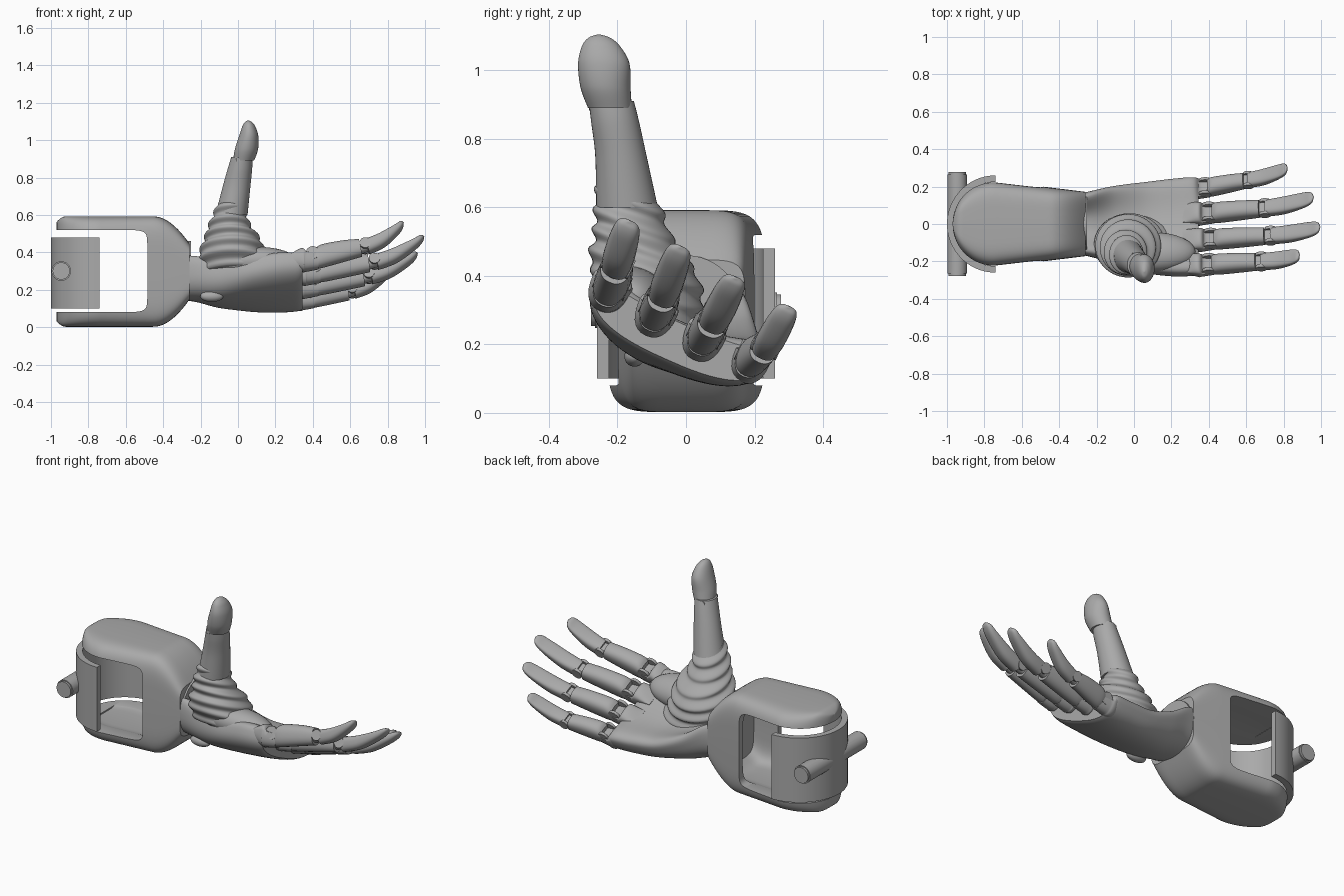
import bpy, bmesh, math
from mathutils import Vector, Matrix

old = bpy.data.objects.get("Cube")
if old:
    bpy.data.objects.remove(old)

grey = bpy.data.materials.new("mid grey")
grey.use_nodes = True
COLOR = (0.4, 0.4, 0.4, 1)
grey.diffuse_color = COLOR
grey.node_tree.nodes["Principled BSDF"].inputs["Base Color"].default_value = COLOR

X, Y, Z = Vector((1, 0, 0)), Vector((0, 1, 0)), Vector((0, 0, 1))


def finish(name, bm, angle=35):
    bmesh.ops.recalc_face_normals(bm, faces=bm.faces)
    me = bpy.data.meshes.new(name)
    bm.to_mesh(me)
    bm.free()
    me.materials.append(grey)
    smooth(me, angle)
    ob = bpy.data.objects.new(name, me)
    bpy.context.collection.objects.link(ob)
    return ob


def smooth(me, angle=35):
    for p in me.polygons:
        p.use_smooth = True
    me.set_sharp_from_angle(angle=math.radians(angle))


def carve(ob, cutters):
    """Subtract the cutters from an object and delete them."""
    for cutter in cutters:
        mod = ob.modifiers.new("cut", 'BOOLEAN')
        mod.operation, mod.object, mod.solver = 'DIFFERENCE', cutter, 'EXACT'
    bpy.context.view_layer.update()
    graph = bpy.context.evaluated_depsgraph_get()
    cut = bpy.data.meshes.new_from_object(ob.evaluated_get(graph))
    ob.modifiers.clear()
    ob.data = cut
    smooth(cut)
    for cutter in cutters:
        bpy.data.objects.remove(cutter)


def spow(v, e):
    return math.copysign(abs(v) ** e, v)


def section(c, u, v, a, up, down, p=2.0, n=40, dip=0.0):
    """Superellipse with separate upper and lower depth; dip hollows the top."""
    pts = []
    for i in range(n):
        t = 2 * math.pi * i / n
        s = math.sin(t)
        h = up * (spow(s, 2 / p) - dip * s ** 4) if s > 0 else down * spow(s, 2 / p)
        pts.append(c + u * a * spow(math.cos(t), 2 / p) + v * h)
    return pts


def spline(rows, steps):
    """Catmull-Rom interpolation of parameter rows."""
    out = []
    for i in range(len(rows) - 1):
        q = [rows[max(i - 1, 0)], rows[i], rows[i + 1], rows[min(i + 2, len(rows) - 1)]]
        for k in range(steps):
            t = k / steps
            out.append([0.5 * (2 * b + (c - a) * t + (2 * a - 5 * b + 4 * c - d) * t * t
                               + (3 * b - a - 3 * c + d) * t ** 3) for a, b, c, d in zip(*q)])
    return out + [list(rows[-1])]


def loft(name, rings, angle=35):
    bm = bmesh.new()
    loops = [[bm.verts.new(p) for p in r] for r in rings]
    n = len(loops[0])
    for a, b in zip(loops, loops[1:]):
        for i in range(n):
            bm.faces.new((a[i], a[(i + 1) % n], b[(i + 1) % n], b[i]))
    bm.faces.new(loops[0])
    bm.faces.new(loops[-1])
    return finish(name, bm, angle)


def rod(name, a, b, r, n=28):
    a, b = Vector(a), Vector(b)
    d = (b - a).normalized()
    u = d.orthogonal().normalized()
    w = d.cross(u)
    return loft(name, [section(p, u, w, r, r, r, n=n) for p in (a, b)])


def ellipsoid(name, c, radii, tilt=0):
    bm = bmesh.new()
    m = Matrix.Translation(c) @ Matrix.Rotation(tilt, 4, 'X') @ Matrix.Diagonal((*radii, 1))
    bmesh.ops.create_uvsphere(bm, u_segments=32, v_segments=18, radius=1, matrix=m)
    return finish(name, bm)


# Wrist cuff: tapered body with a round rear end, hollowed and cut open at the sides
def cuff_size(x):
    w = 0.232 - 0.06 * max(0, (x + 0.75) / 0.49)
    if x < -0.75:
        w *= math.sqrt(max(0.0004, 1 - ((x + 0.75) / 0.22) ** 2))
    h = 0.295
    if x > -0.45:
        h -= 0.145 * ((x + 0.45) / 0.19) ** 1.9
    if x < -0.92:
        h -= 0.03 * ((-0.92 - x) / 0.05) ** 2
    return w, h


rings = []
for i in range(49):
    x = -0.97 + 0.71 * (i / 48) ** 1.4
    w, h = cuff_size(x)
    rings.append(section(Vector((x, 0, 0.297)), Y, Z, w, h, h, p=5.5, n=64))
cuff = loft("wrist_cuff", rings)

rings = []
for i in range(20):
    x = -0.88 + 0.54 * i / 19
    w, h = cuff_size(x)
    h = min(0.225, h - 0.06)
    rings.append(section(Vector((x, 0, 0.297)), Y, Z, w - 0.035, h, h, p=5, n=48))
hollow = loft("hollow_cutter", rings)
window = loft("window_cutter", [section(Vector((-0.88, y, 0.3)), X, Z, 0.395, 0.22, 0.22, p=13, n=80)
                                for y in (-0.5, 0.5)])
carve(cuff, (hollow, window))

# Half-round rear shell with a rod that stops at its inner wall
bm = bmesh.new()
arc = [math.pi / 2 + math.pi * i / 40 for i in range(41)]
outline = [(r * math.cos(t), r * math.sin(t)) for r, ts in ((0.26, arc), (0.225, arc[::-1])) for t in ts]
face = bm.faces.new([bm.verts.new((x - 0.74, y, 0.1)) for x, y in outline])
top = bmesh.ops.extrude_face_region(bm, geom=[face])["geom"]
bmesh.ops.translate(bm, vec=(0, 0, 0.38), verts=[v for v in top if isinstance(v, bmesh.types.BMVert)])
finish("rear_shell", bm)
rear_rod = rod("rear_rod", (-0.945, -0.265, 0.3), (-0.945, 0.265, 0.3), 0.052)
carve(rear_rod, [rod("rod_cutter", (-0.74, 0, 0), (-0.74, 0, 0.6), 0.24, 48)])
for side in (-1, 1):
    rod("rod_cap", (-0.945, side * 0.24, 0.3), (-0.945, side * 0.277, 0.3), 0.046)

# Palm: round wrist blending into a wide tilted dish with a rounded front edge
rod("wrist_ring", (-0.29, 0, 0.3), (-0.25, 0, 0.3), 0.16, 48)
PALM = [(-0.30, 0, 0.30, 0.16, 0.155, 0.15, 0),
        (-0.22, 0, 0.295, 0.178, 0.16, 0.13, 5),
        (-0.10, 0, 0.268, 0.207, 0.155, 0.09, 14),
        (0.05, -0.015, 0.252, 0.25, 0.137, 0.078, 21),
        (0.20, -0.015, 0.26, 0.275, 0.138, 0.075, 24),
        (0.31, -0.01, 0.262, 0.28, 0.13, 0.068, 24),
        (0.345, -0.01, 0.258, 0.272, 0.112, 0.03, 24)]
rings = []
for x, y, z, a, down, up, tilt in spline(PALM, 8):
    t = math.radians(tilt)
    u, v = Vector((0, math.cos(t), -math.sin(t))), Vector((0, math.sin(t), math.cos(t)))
    rings.append(section(Vector((x, y, z)), u, v, a, up, down, p=2.6, n=64, dip=0.95))
loft("palm", rings, 45)
ellipsoid("thumb_mound", (0.10, -0.15, 0.34), (0.23, 0.11, 0.085), math.radians(-24))
ellipsoid("side_button", (-0.14, -0.15, 0.165), (0.062, 0.03, 0.03))


# Thumb: folded sleeve, lower segment, tip and hinge
def upright(name, rows, ripple=0.0):
    rings = []
    for z, x, y, rx, ry in spline(rows, 12):
        k = ripple * math.cos(2 * math.pi * (z - 0.42) / 0.066)
        c = Vector((x, y, z))
        # folds lean down towards the palm
        lean = Vector((0, 1, -0.35 if ripple else 0.0))
        rings.append(section(c, X, lean, rx + k, ry + k, ry + k, n=40))
    return loft(name, rings, 60)


upright("thumb_sleeve", [(0.28, 0, -0.10, 0.19, 0.14), (0.38, -0.03, -0.115, 0.178, 0.165),
                         (0.46, -0.03, -0.12, 0.152, 0.15), (0.54, -0.045, -0.15, 0.112, 0.116),
                         (0.62, -0.04, -0.165, 0.083, 0.096), (0.66, -0.035, -0.172, 0.076, 0.084)], 0.008)
upright("thumb_lower", [(0.60, -0.035, -0.172, 0.086, 0.09), (0.75, -0.008, -0.19, 0.074, 0.075),
                        (0.85, 0.011, -0.207, 0.065, 0.07), (0.91, 0.02, -0.218, 0.056, 0.066)])
upright("thumb_tip", [(0.89, 0.03, -0.222, 0.056, 0.064), (0.95, 0.045, -0.235, 0.062, 0.073),
                      (1.02, 0.057, -0.24, 0.052, 0.075), (1.07, 0.058, -0.248, 0.036, 0.056),
                      (1.095, 0.056, -0.253, 0.02, 0.032), (1.105, 0.055, -0.255, 0.003, 0.004)])
rod("thumb_pin", (0.0, -0.283, 0.895), (0.0, -0.155, 0.895), 0.012)

# Fingers: knuckle link, long segment, joint ears and curved tip
TILT = math.radians(24)
U = Vector((0, math.cos(TILT), -math.sin(TILT)))


def tube(name, path, sizes, p=2.4, steps=6):
    """Loft along a path; sizes are half width, palm-side depth, back depth."""
    rows = spline([(*c, *s) for c, s in zip(path, sizes)], steps)
    pts = [Vector(r[:3]) for r in rows]
    rings = []
    for i, r in enumerate(rows):
        d = (pts[min(i + 1, len(pts) - 1)] - pts[max(i - 1, 0)]).normalized()
        v = d.cross(U).normalized()
        rings.append(section(pts[i], U, v, r[3], r[4], r[5], p=p, n=28))
    return loft(name, rings, 45)


FINGERS = {
    "index": ((0.26, -0.205, 0.36), (0.40, -0.215, 0.38), (0.68, -0.20, 0.435), (0.885, -0.165, 0.56)),
    "middle": ((0.26, -0.08, 0.30), (0.41, -0.08, 0.308), (0.73, -0.062, 0.352), (0.995, -0.015, 0.485)),
    "ring": ((0.26, 0.06, 0.235), (0.40, 0.06, 0.238), (0.70, 0.085, 0.276), (0.96, 0.145, 0.395)),
    "little": ((0.26, 0.18, 0.185), (0.38, 0.195, 0.168), (0.61, 0.235, 0.195), (0.82, 0.30, 0.31)),
}
for finger, joints in FINGERS.items():
    b, j1, j2, tip = map(Vector, joints)
    k = 0.92 if finger == "little" else 1.0
    size = lambda *s: tuple(q * k for q in s)
    # the knuckle carries the back of the hand on, open on the palm side
    tube(finger + "_knuckle", (b, j1 - X * 0.06, j1 - X * 0.03, j1 + X * 0.03),
         (size(0.055, 0.0, 0.06), size(0.06, 0.035, 0.09), size(0.057, 0.005, 0.086),
          size(0.048, 0.0, 0.074)))
    tube(finger + "_segment", (j1.lerp(j2, 0.06), j1.lerp(j2, 0.2), j1.lerp(j2, 0.6), j1.lerp(j2, 0.9)),
         (size(0.049, 0.03, 0.074), size(0.052, 0.05, 0.072), size(0.049, 0.05, 0.062),
          size(0.045, 0.04, 0.054)))
    tube(finger + "_joint_link", (j1.lerp(j2, 0.8), j2.lerp(tip, 0.15)),
         (size(0.036, 0.005, 0.044), size(0.034, 0.005, 0.042)))
    for joint, w, r in ((j1, 0.05, 0.036), (j2, 0.045, 0.03)):
        for side in (-1, 1):
            rod(finger + "_joint_ear", joint + U * side * (w - 0.016) * k, joint + U * side * w * k, r * k)
    v = (tip - j2).normalized().cross(U).normalized()
    tube(finger + "_tip", (j2.lerp(tip, 0.02), j2.lerp(tip, 0.35) - v * 0.014,
                           j2.lerp(tip, 0.75) - v * 0.008, j2.lerp(tip, 0.94), tip),
         (size(0.043, 0.03, 0.05), size(0.046, 0.028, 0.046), size(0.042, 0.016, 0.032),
          size(0.031, 0.01, 0.018), size(0.004, 0.002, 0.003)), p=2.7)
